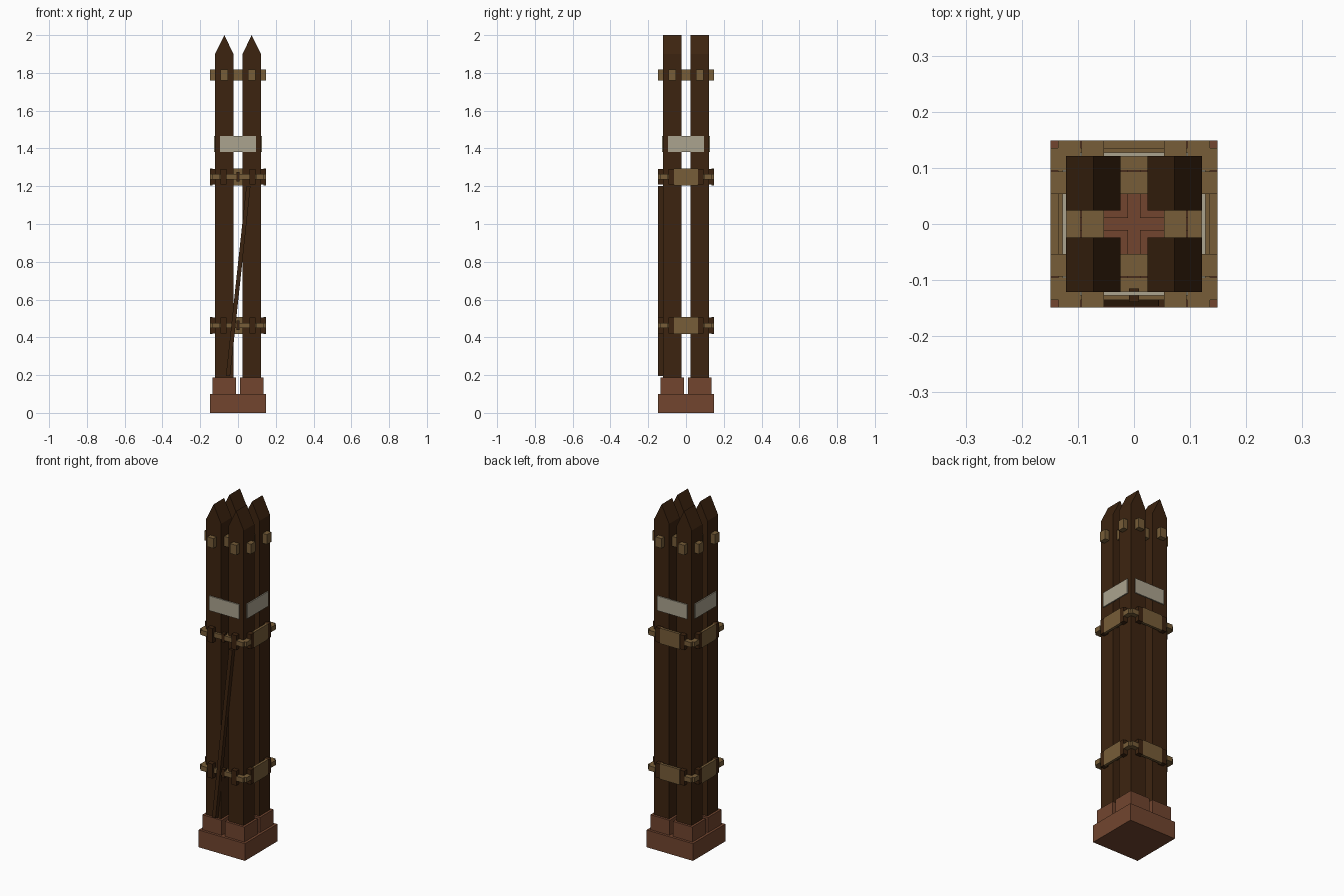
import bpy, math
from mathutils import Matrix

if "Cube" in bpy.data.objects:
    bpy.data.objects.remove(bpy.data.objects["Cube"])


def material(name, rgb):
    m = bpy.data.materials.new(name)
    m.diffuse_color = (*rgb, 1)
    m.use_nodes = True
    m.node_tree.nodes["Principled BSDF"].inputs["Base Color"].default_value = m.diffuse_color
    return m


DARK = material("dark wood", (0.046, 0.0175, 0.005))
TAN = material("tan wood", (0.185, 0.11, 0.04))
BRICK = material("red brown clay", (0.168, 0.06, 0.028))
PALE = material("pale grey", (0.41, 0.37, 0.275))


def mesh(name, verts, faces, mat, rot=0):
    """Create a mesh object, turned about z by rot quarter turns."""
    me = bpy.data.meshes.new(name)
    me.from_pydata(verts, [], faces)
    me.transform(Matrix.Rotation(rot * math.pi / 2, 4, 'Z'))
    me.materials.append(mat)
    ob = bpy.data.objects.new(name, me)
    bpy.context.collection.objects.link(ob)
    return ob


def prism(name, profile, y0, y1, mat, rot=0):
    """Extrude an x-z profile (counter-clockwise seen from the front) along y."""
    n = len(profile)
    verts = [(x, y, z) for y in (y0, y1) for x, z in profile]
    faces = [tuple(range(n)), tuple(range(2 * n - 1, n - 1, -1))]
    faces += [(i, i + n, (i + 1) % n + n, (i + 1) % n) for i in range(n)]
    return mesh(name, verts, faces, mat, rot)


def box(name, x0, x1, y0, y1, z0, z1, mat, rot=0):
    return prism(name, [(x0, z0), (x1, z0), (x1, z1), (x0, z1)], y0, y1, mat, rot)


R = 0.149                      # outer half width

# Base slab, four footing blocks and four pointed posts
box("base_slab", -R, R, -R, R, 0, 0.10, BRICK)
for sx in (-1, 1):
    for sy in (-1, 1):
        cx, cy = 0.0725 * sx, 0.0725 * sy
        box("footing_block", cx - 0.062, cx + 0.062, cy - 0.062, cy + 0.062,
            0.10, 0.187, BRICK)
        w = 0.0487
        prism("post", [(cx - w, 0.187), (cx + w, 0.187), (cx + w, 1.9),
                       (cx, 2.0), (cx - w, 1.9)], cy - w, cy + w, DARK)

# Upper crossbars pass through the post centres in both directions
for rot in (0, 1):
    for s in (-1, 1):
        c = 0.0735 * s
        box("upper_crossbar", -R, R, c - 0.02, c + 0.02, 1.76, 1.817, TAN, rot)

# Two lower bands: rails round the outside, held by dark clips
for zc in (0.463, 1.25):
    for rot in range(4):       # rot 0 is the front, 1 right, 2 back, 3 left
        box("band_rail", -R, R, -0.135, -0.095, zc - 0.014, zc + 0.014, TAN, rot)
        for s in (-1, 1):
            c = 0.0765 * s
            box("rail_clip", c - 0.016, c + 0.016, -0.148, -0.115,
                zc - 0.042, zc + 0.042, DARK, rot)
        if rot == 0:
            box("centre_clip", -0.009, 0.009, -0.139, -0.115,
                zc - 0.025, zc + 0.025, DARK)
        else:                  # plates cover the rails except on the front
            box("band_plate", -0.064, 0.064, -R, -0.134,
                zc - 0.045, zc + 0.045, TAN, rot)

# Pale marker plates on all four sides
for rot in range(4):
    box("marker_plate", -0.096, 0.096, -0.1275, -0.12, 1.38, 1.465, PALE, rot)

# Slanted brace on the front
prism("front_brace", [(-0.064, 0.195), (-0.042, 0.195), (0.066, 1.2),
                      (0.044, 1.2)], -0.147, -0.121, DARK)
